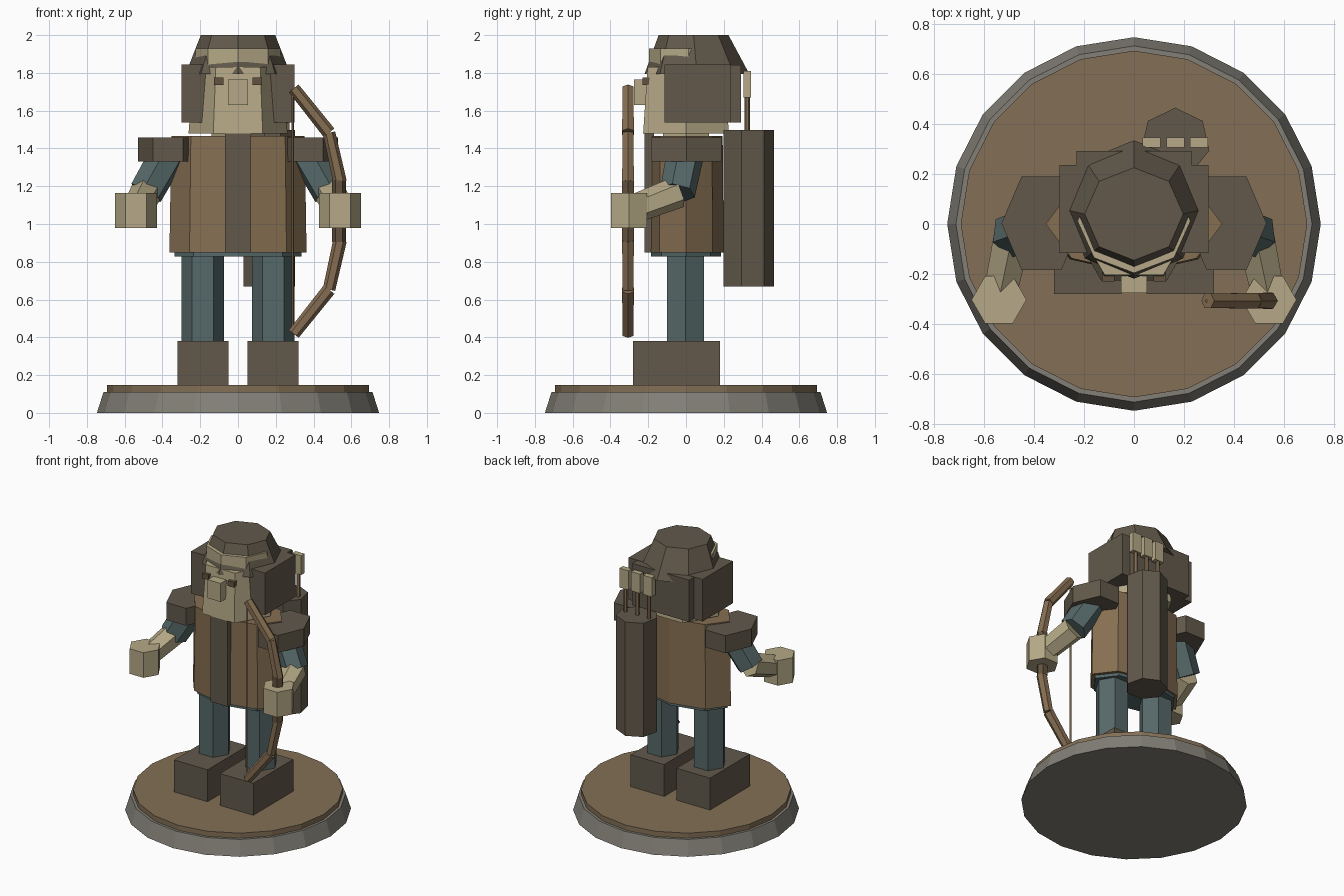
import bpy, bmesh, math
from mathutils import Vector

if "Cube" in bpy.data.objects:
    bpy.data.objects.remove(bpy.data.objects["Cube"])


def material(name, r, g, b):
    m = bpy.data.materials.new(name)
    lin = [((c / 255 + 0.055) / 1.055) ** 2.4 for c in (r, g, b)]
    m.diffuse_color = (*lin, 1)
    m.use_nodes = True
    m.node_tree.nodes["Principled BSDF"].inputs["Base Color"].default_value = m.diffuse_color
    return m


STONE = material("stone grey", 130, 127, 118)
SOIL = material("soil brown", 131, 112, 86)
LEATHER = material("dark leather", 98, 89, 75)
TUNIC = material("tunic brown", 134, 111, 82)
TEAL = material("teal cloth", 86, 104, 104)
SKIN = material("pale skin", 182, 169, 135)
WOOD = material("bow wood", 134, 110, 82)
GRIP = material("grip brown", 100, 82, 62)


def finish(name, bm, mat):
    bmesh.ops.recalc_face_normals(bm, faces=bm.faces)
    me = bpy.data.meshes.new(name)
    bm.to_mesh(me)
    bm.free()
    me.materials.append(mat)
    ob = bpy.data.objects.new(name, me)
    bpy.context.collection.objects.link(ob)
    return ob


def loft(name, mat, n, rings, start=0):
    """Stack of n-sided rings (x, y, z, rx, ry); start is the first corner in degrees."""
    bm = bmesh.new()
    loops = []
    for x, y, z, rx, ry in rings:
        ang = [math.radians(start) + math.tau * i / n for i in range(n)]
        loops.append([bm.verts.new((x + rx * math.cos(a), y + ry * math.sin(a), z)) for a in ang])
    for lo, hi in zip(loops, loops[1:]):
        for i in range(n):
            j = (i + 1) % n
            bm.faces.new((lo[i], lo[j], hi[j], hi[i]))
    bm.faces.new(loops[0][::-1])
    bm.faces.new(loops[-1])
    return finish(name, bm, mat)


def prism(name, mat, n, x, y, z0, z1, r0, r1=None, squash=1, start=0):
    r1 = r0 if r1 is None else r1
    return loft(name, mat, n, [(x, y, z0, r0, r0 * squash), (x, y, z1, r1, r1 * squash)], start)


def box(name, mat, lo, hi):
    bm = bmesh.new()
    bmesh.ops.create_cube(bm, size=1)
    for v in bm.verts:
        v.co = [(a + b) / 2 + c * (b - a) for a, b, c in zip(lo, hi, v.co)]
    return finish(name, bm, mat)


def strut(name, mat, p, q, r0, r1=None, n=6):
    """Tapered bar between two points."""
    p, q = Vector(p), Vector(q)
    bm = bmesh.new()
    bmesh.ops.create_cone(bm, cap_ends=True, segments=n, radius1=r0,
                          radius2=r0 if r1 is None else r1, depth=(q - p).length)
    rot = (q - p).to_track_quat('Z', 'Y')
    for v in bm.verts:
        v.co = rot @ v.co + (p + q) / 2
    return finish(name, bm, mat)


# Round display base
prism("base_plinth", STONE, 20, 0, 0, 0, 0.11, 0.747, 0.712)
prism("base_ground", SOIL, 20, 0, 0, 0.11, 0.147, 0.693)

# Legs, arms and shoulder pads, once per side
for s, side in ((-1, "right"), (1, "left")):
    x0, x1 = sorted((0.05 * s, 0.32 * s))
    box(side + "_boot", LEATHER, (x0, -0.28, 0.147), (x1, 0.18, 0.38))
    prism(side + "_leg", TEAL, 6, 0.187 * s, -0.003, 0.36, 0.86, 0.113)
    loft(side + "_shoulder_pad", LEATHER, 6,
         [(0.37 * s, 0.003, z, 0.16, 0.215) for z in (1.33, 1.457)])
    elbow = (0.487 * s, -0.045, 1.165)
    strut(side + "_upper_arm", TEAL, (0.36 * s, 0, 1.39), elbow, 0.1, 0.095)
    strut(side + "_forearm", SKIN, (0.485 * s, -0.04, 1.17), (0.54 * s, -0.3, 1.07), 0.085, 0.075)
    prism(side + "_hand", SKIN, 6, 0.54 * s, -0.303, 0.98, 1.163, 0.11)

# Torso
prism("hips", TEAL, 8, 0, 0, 0.828, 0.9, 0.335, squash=0.55)
prism("tunic", TUNIC, 8, 0, 0, 0.85, 1.465, 0.363, 0.353, squash=0.55)
box("tunic_front_strip", LEATHER, (-0.068, -0.22, 0.85), (0.068, -0.17, 1.488))
prism("neck", SKIN, 6, 0, 0, 1.44, 1.5, 0.14)

# Head and face
prism("head", SKIN, 6, 0, 0, 1.478, 1.83, 0.262, 0.235)
box("nose", SKIN, (-0.052, -0.275, 1.63), (0.052, -0.17, 1.765))
for s, side in ((-1, "right"), (1, "left")):
    box(side + "_eye", GRIP, (0.103 * s - 0.025, -0.23, 1.737), (0.103 * s + 0.025, -0.18, 1.775))

# Hair blocks and cap with its pale front band
box("hair_sides", LEATHER, (-0.298, -0.115, 1.538), (0.298, 0.235, 1.845))
box("hair_back", LEATHER, (-0.23, 0.1, 1.538), (0.23, 0.292, 1.843))
loft("cap", LEATHER, 8, [(0, 0.058, 1.795, 0.277, 0.277), (0, 0.04, 2.0, 0.197, 0.185)])
loft("cap_band", SKIN, 8, [(0, 0.012, z, 0.226, 0.208) for z in (1.82, 1.93)])

# Quiver with three arrows
prism("quiver", LEATHER, 7, 0.165, 0.325, 0.668, 1.498, 0.14, start=90)
for i in range(3):
    x = 0.07 + 0.095 * i
    strut(f"arrow_shaft_{i + 1}", WOOD, (x, 0.325, 1.4), (x, 0.325, 1.7), 0.014)
    box(f"arrow_fletching_{i + 1}", SKIN, (x - 0.036, 0.305, 1.67), (x + 0.036, 0.345, 1.81))

# Bow: limbs mirrored above and below the grip
MID, BY = 1.068, -0.307
for s, part in ((1, "upper"), (-1, "lower")):
    limb = [(0.54, 0.155), (0.482, 0.415), (0.295, 0.65)]
    for i, ((xa, za), (xb, zb)) in enumerate(zip(limb, limb[1:])):
        strut(f"bow_{part}_limb_{i + 1}", WOOD, (xa, BY, MID + s * za), (xb, BY, MID + s * zb), 0.036, 0.033)
prism("bow_grip", GRIP, 6, 0.535, BY, 0.905, 1.23, 0.038)
strut("bow_string", WOOD, (0.29, BY, 0.42), (0.29, BY, 1.715), 0.007, n=4)
